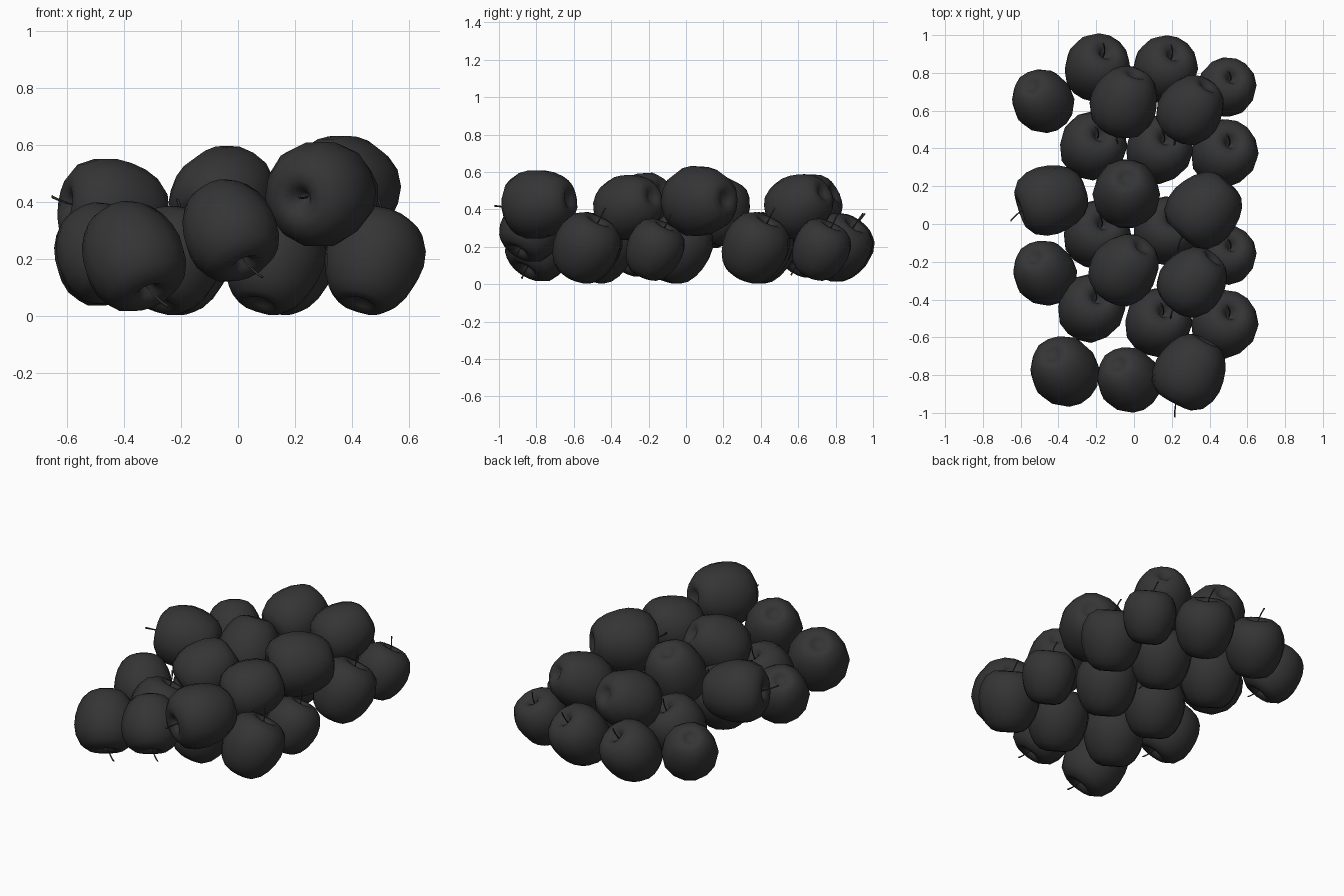
import bpy, bmesh, math
from mathutils import Vector

if "Cube" in bpy.data.objects:
    bpy.data.objects.remove(bpy.data.objects["Cube"])

SIDES = 14
# half outline of an apple of unit radius (radius, height), stem end first
PROFILE = [(0, .58), (.1, .66), (.2, .83), (.36, .93), (.56, .91), (.8, .74), (.95, .42), (.99, .1),
           (.95, -.2), (.86, -.5), (.71, -.77), (.52, -.94), (.34, -1), (.2, -.93), (0, -.83)]

skin = bpy.data.materials.new("dark_skin")
skin.diffuse_color = (.035, .035, .035, 1)
skin.use_nodes = True
skin.node_tree.nodes["Principled BSDF"].inputs["Base Color"].default_value = skin.diffuse_color


def loft(name, rings, sides):
    """Skin a list of (centre, radius) rings; a zero radius closes the end."""
    bm = bmesh.new()
    prev = None
    for c, r in rings:
        if r == 0:
            ring = [bm.verts.new(c)] * sides
        else:
            turn = [math.tau * i / sides for i in range(sides)]
            ring = [bm.verts.new((c[0] + r * math.cos(a), c[1] + r * math.sin(a), c[2])) for a in turn]
        if prev:
            for i in range(sides):
                j = (i + 1) % sides
                bm.faces.new(list(dict.fromkeys((prev[i], prev[j], ring[j], ring[i]))))
        prev = ring
    bmesh.ops.recalc_face_normals(bm, faces=bm.faces)
    me = bpy.data.meshes.new(name)
    bm.to_mesh(me)
    bm.free()
    for p in me.polygons:
        p.use_smooth = True
    me.materials.append(skin)
    ob = bpy.data.objects.new(name, me)
    bpy.context.collection.objects.link(ob)
    return ob


def place(ob, centre, radius, rot):
    """Bake the pose into the mesh and rest low points on the floor."""
    for v in ob.data.vertices:
        v.co = rot @ (v.co * radius) + centre
        v.co.z = max(v.co.z, 0)
    ob.data.update()


def apple(name, x, y, z, r, heading, pitch):
    """One apple; heading and pitch in degrees give the stem direction."""
    h, p = math.radians(heading), math.radians(pitch)
    d = Vector((math.cos(h) * math.cos(p), math.sin(h) * math.cos(p), math.sin(p)))
    rot = d.to_track_quat('Z', 'Y').to_matrix()
    centre = Vector((x, y, z))
    # body, with gentle lobes towards the blossom end
    body = loft(name, [((0, 0, up), w) for w, up in PROFILE], SIDES)
    for v in body.data.vertices:
        a = math.atan2(v.co.y, v.co.x)
        k = 1 + .025 * math.cos(5 * a + heading) * (.5 - .5 * v.co.z)
        v.co.x *= k
        v.co.y *= k
    place(body, centre, r, rot)
    # thin bent stem with a thicker tip
    path = [((.22 * t * t, .1 * t * t, .55 + .75 * t), .018 + .012 * t ** 3)
            for t in (i / 5 for i in range(6))]
    path = [(path[0][0], 0)] + path + [(path[-1][0], 0)]
    place(loft(name + "_stem", path, 5), centre, r, rot)


# bottom layer, standing with the stem up and leaning back
UPRIGHT = [(-.2, .825), (.16, .815), (-.22, .41), (.13, .39), (.475, .37), (-.2, -.06),
           (.17, -.04), (-.23, -.45), (.125, -.525), (.475, -.535)]
for n, (x, y) in enumerate(UPRIGHT, 1):
    back_row = y > .8
    apple(f"upright_apple_{n}", x, y, .195, .172 if back_row else .179, 58, 50 if back_row else 61)

# two smaller ones at the right edge
for n, (x, y) in enumerate([(.49, .72), (.49, -.17)], 1):
    apple(f"small_apple_{n}", x, y, .185, .156, 62, 62)

# upside down, stem underneath: x, y, z, radius
INVERTED = [(-.485, .655, .21, .164), (-.475, -.255, .22, .168), (-.37, -.775, .21, .182), (-.03, -.82, .3, .169)]
for n, a in enumerate(INVERTED, 1):
    apple(f"inverted_apple_{n}", *a, -54, -53)

# top layer, lying on their sides: x, y, z, radius, stem heading, stem pitch
LYING = [(-.05, .645, .41, .18, -110, -25), (.3, .605, .42, .174, -124, -25),
         (-.44, .13, .37, .186, -162, 7), (-.04, .165, .395, .181, -90, -63),
         (.37, .075, .445, .193, -133, -3), (-.05, -.24, .415, .181, -128, -31),
         (.31, -.305, .415, .177, -131, -18), (.295, -.785, .43, .19, -118, -7)]
for n, a in enumerate(LYING, 1):
    apple(f"lying_apple_{n}", *a)
